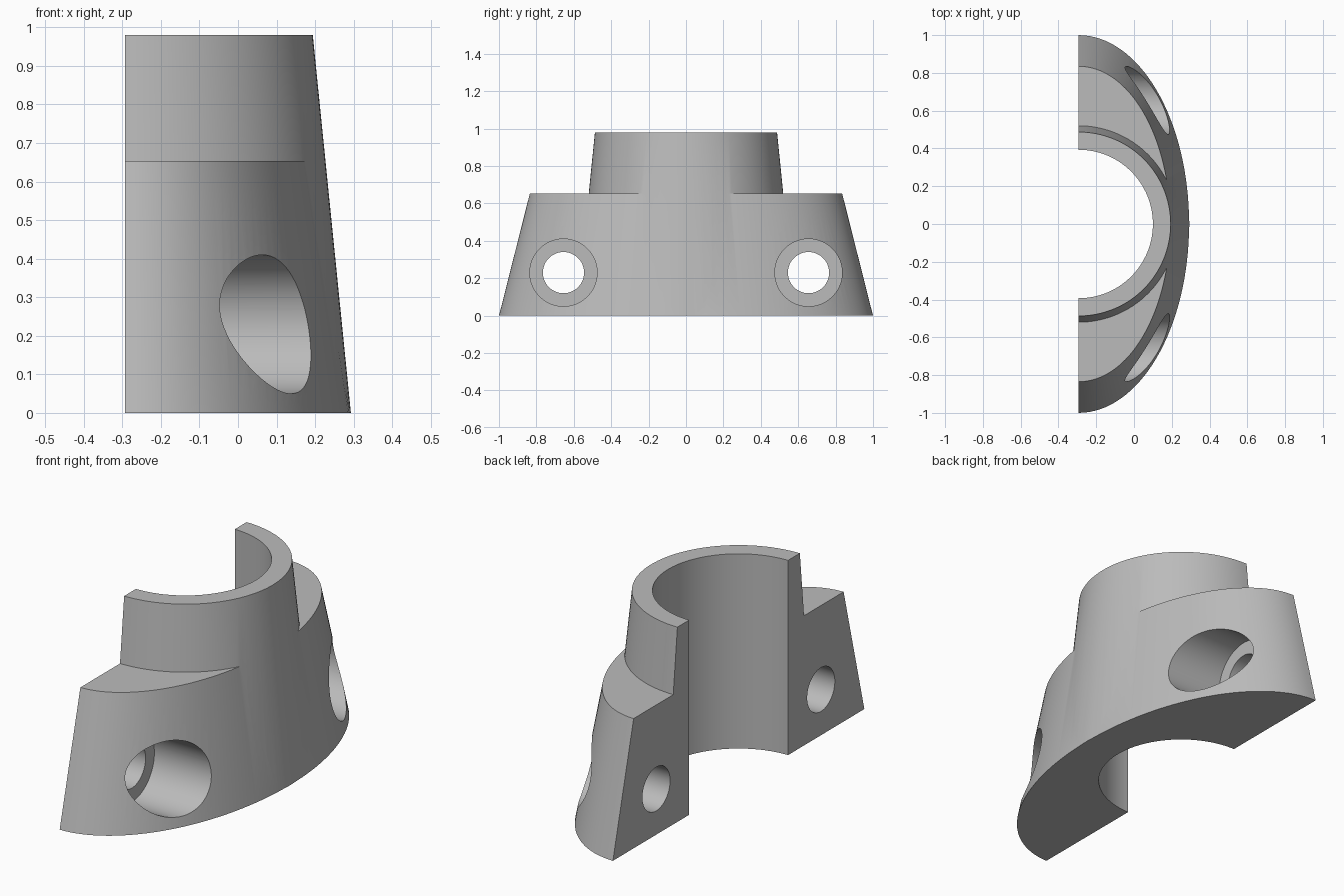
import bpy, bmesh, math
from mathutils import Matrix, Vector

cube = bpy.data.objects.get("Cube")
if cube:
    bpy.data.objects.remove(cube, do_unlink=True)

CUT_X = -0.293      # plane of the split face
SEGMENTS = 128

grey = bpy.data.materials.new("plain_grey")
grey.use_nodes = True
grey.diffuse_color = (0.5, 0.5, 0.5, 1)
grey.node_tree.nodes["Principled BSDF"].inputs["Base Color"].default_value = (0.5, 0.5, 0.5, 1)


def add_object(name, bm):
    bmesh.ops.recalc_face_normals(bm, faces=bm.faces)
    mesh = bpy.data.meshes.new(name)
    bm.to_mesh(mesh)
    bm.free()
    mesh.materials.append(grey)
    obj = bpy.data.objects.new(name, mesh)
    bpy.context.collection.objects.link(obj)
    return obj


def frustum(name, z0, size0, z1, size1):
    """Elliptic frustum centred on the split plane; sizes are (x, y) radii."""
    bm = bmesh.new()
    rings = []
    for z, (rx, ry) in ((z0, size0), (z1, size1)):
        angles = [2 * math.pi * i / SEGMENTS for i in range(SEGMENTS)]
        rings.append([bm.verts.new((CUT_X + rx * math.cos(a), ry * math.sin(a), z))
                      for a in angles])
    low, high = rings
    for i in range(SEGMENTS):
        j = (i + 1) % SEGMENTS
        bm.faces.new((low[i], low[j], high[j], high[i]))
    bm.faces.new(low[::-1])
    bm.faces.new(high)
    return add_object(name, bm)


def bolt_cylinder(name, radius, x0, x1, y, z):
    """Cylinder lying along x."""
    bm = bmesh.new()
    place = Matrix.Translation(((x0 + x1) / 2, y, z)) @ Matrix.Rotation(math.pi / 2, 4, 'Y')
    bmesh.ops.create_cone(bm, cap_ends=True, segments=96, radius1=radius,
                          radius2=radius, depth=x1 - x0, matrix=place)
    return add_object(name, bm)


def box(name, low, high):
    low, high = Vector(low), Vector(high)
    bm = bmesh.new()
    place = Matrix.Translation((low + high) / 2) @ Matrix.Diagonal((*(high - low), 1))
    bmesh.ops.create_cube(bm, size=1, matrix=place)
    return add_object(name, bm)


def combine(target, tool, operation):
    tool.hide_render = True
    mod = target.modifiers.new("combine", 'BOOLEAN')
    mod.operation = operation
    mod.solver = 'EXACT'
    mod.object = tool
    bpy.context.view_layer.objects.active = target
    bpy.ops.object.modifier_apply(modifier=mod.name)
    bpy.data.objects.remove(tool, do_unlink=True)


# Tapered round collar joined with the wide elliptic flange
clamp = frustum("half_clamp", -0.1, (0.596, 0.596), 0.98, (0.487, 0.487))
flange = frustum("flange", -0.1, (0.6, 1.025), 0.653, (0.485, 0.835))
combine(clamp, flange, 'UNION')

# Keep the half in front of the split plane and above the base
combine(clamp, box("keep_region", (CUT_X, -2, 0), (1, 2, 2)), 'INTERSECT')

# Central bore
combine(clamp, frustum("bore", -0.5, (0.393, 0.393), 1.5, (0.393, 0.393)), 'DIFFERENCE')

# Bolt holes with counterbores
for side in (-1, 1):
    y = side * 0.655
    combine(clamp, bolt_cylinder("bolt_hole", 0.11, -0.6, 0.6, y, 0.23), 'DIFFERENCE')
    combine(clamp, bolt_cylinder("counterbore", 0.18, -0.133, 0.6, y, 0.23), 'DIFFERENCE')

# Smooth curved walls, sharp edges
bpy.ops.object.select_all(action='DESELECT')
clamp.select_set(True)
bpy.context.view_layer.objects.active = clamp
bpy.ops.object.shade_smooth_by_angle(angle=math.radians(25))
